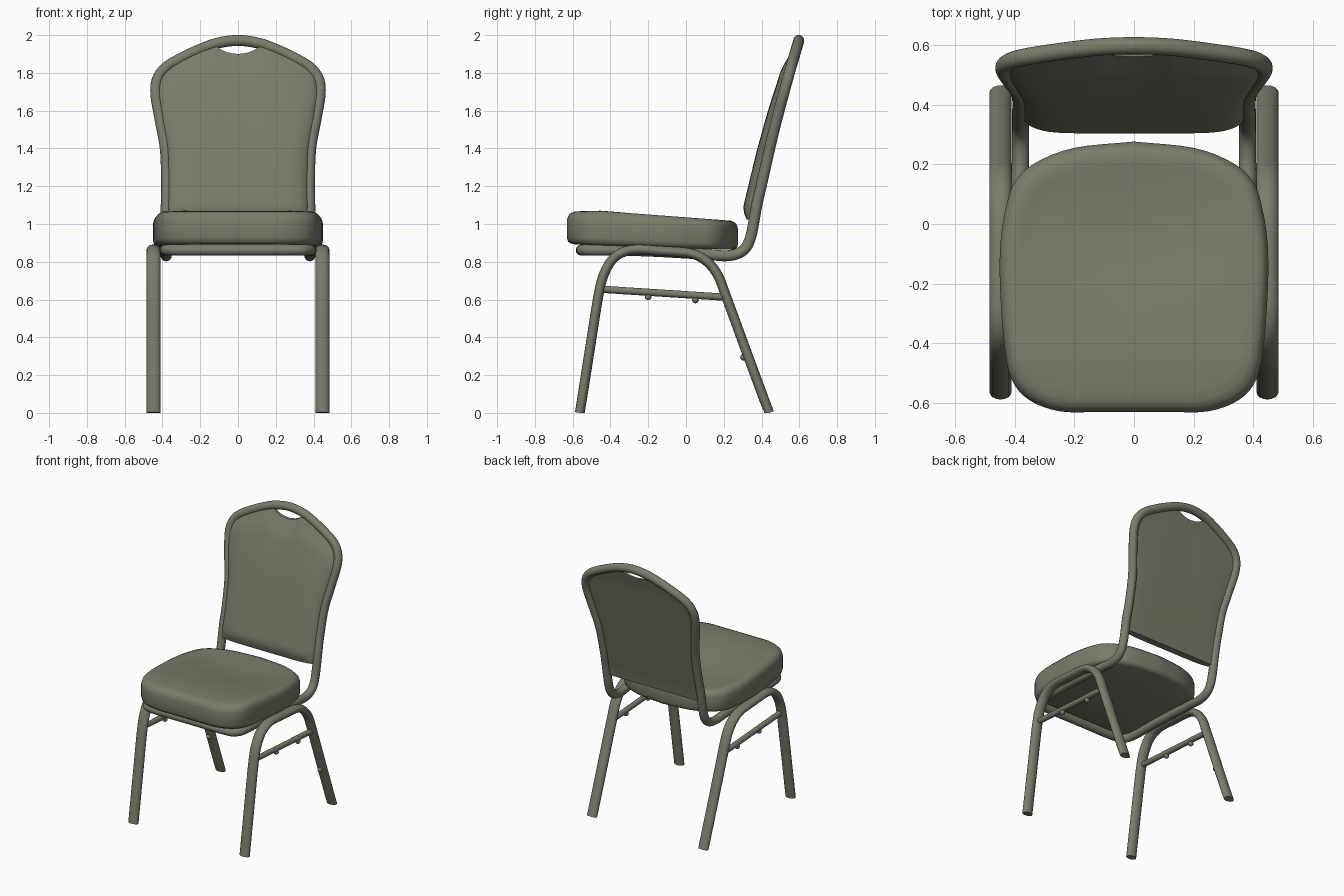
import bpy, bmesh, math
from mathutils import Vector

cube = bpy.data.objects.get("Cube")
if cube:
    bpy.data.objects.remove(cube, do_unlink=True)

COLOR = (0.2, 0.2, 0.15, 1)
mat = bpy.data.materials.new("olive grey")
mat.use_nodes = True
mat.diffuse_color = COLOR
mat.node_tree.nodes["Principled BSDF"].inputs["Base Color"].default_value = COLOR


def finish(name, bm, angle=50):
    bmesh.ops.recalc_face_normals(bm, faces=bm.faces)
    mesh = bpy.data.meshes.new(name)
    bm.to_mesh(mesh)
    bm.free()
    mesh.materials.append(mat)
    ob = bpy.data.objects.new(name, mesh)
    bpy.context.collection.objects.link(ob)
    bpy.ops.object.select_all(action='DESELECT')
    ob.select_set(True)
    bpy.context.view_layer.objects.active = ob
    bpy.ops.object.shade_smooth_by_angle(angle=math.radians(angle))
    return ob


def smooth(points, steps=5):
    """Catmull-Rom curve through the points."""
    p = [Vector(q) for q in points]
    p = [2 * p[0] - p[1]] + p + [2 * p[-1] - p[-2]]
    out = []
    for a, b, c, d in zip(p, p[1:], p[2:], p[3:]):
        for i in range(steps):
            t = i / steps
            out.append((2 * b + (c - a) * t + (2 * a - 5 * b + 4 * c - d) * t * t
                        + (3 * b - a - 3 * c + d) * t ** 3) / 2)
    return out + [p[-2]]


def lerp_table(table, x):
    for (x0, y0), (x1, y1) in zip(table, table[1:]):
        if x <= x1:
            return y0 + (y1 - y0) * (max(x, x0) - x0) / (x1 - x0)
    return table[-1][1]


def bridge(bm, rings):
    for r0, r1 in zip(rings, rings[1:]):
        n = len(r0)
        for i in range(n):
            j = (i + 1) % n
            bm.faces.new((r0[i], r0[j], r1[j], r1[i]))


def tube(name, path, ra, rb, side=(1, 0, 0), sides=16):
    """Sweep an oval along a path; ra is the radius along the side axis."""
    bm = bmesh.new()
    side = Vector(side)
    rings = []
    for i, p in enumerate(path):
        t = (path[min(i + 1, len(path) - 1)] - path[max(i - 1, 0)]).normalized()
        side = (side - t * side.dot(t)).normalized()
        up = t.cross(side)
        ring = []
        for k in range(sides):
            a = 2 * math.pi * k / sides
            v = p + side * ra * math.cos(a) + up * rb * math.sin(a)
            v.z = max(v.z, 0)
            ring.append(bm.verts.new(v))
        rings.append(ring)
    bridge(bm, rings)
    bm.faces.new(rings[0])
    bm.faces.new(rings[-1])
    return finish(name, bm)


# Leg loops, stretchers and stacking bumpers on both sides
LEG = [(-0.562, 0), (-0.51, 0.33), (-0.46, 0.64), (-0.425, 0.755), (-0.37, 0.83), (-0.28, 0.864),
       (-0.13, 0.857), (0.02, 0.845), (0.1, 0.81), (0.165, 0.735), (0.215, 0.61),
       (0.325, 0.31), (0.44, 0)]
for word, s in (("left", 1), ("right", -1)):
    x = s * 0.447
    tube(word + "_leg_loop", smooth([(x, y, z) for y, z in LEG]), 0.037, 0.026)
    tube(word + "_stretcher", [Vector((x, -0.455, 0.655)), Vector((x, 0.215, 0.612))], 0.019, 0.019)
    for i, (y, z) in enumerate(((-0.2, 0.615), (0.05, 0.598), (0.305, 0.295))):
        bm = bmesh.new()
        bmesh.ops.create_uvsphere(bm, u_segments=12, v_segments=8, radius=0.018)
        bmesh.ops.translate(bm, verts=bm.verts, vec=(x, y, z))
        finish(f"{word}_bumper_{i + 1}", bm)

# Continuous tube: front rail, side rails, back posts and top hoop
POST_Y = [(0.95, 0.35), (1.1, 0.375), (1.2, 0.398), (1.4, 0.443),
          (1.6, 0.492), (1.8, 0.547), (1.97, 0.597)]
HOOP = [(0.38, 1.1), (0.378, 1.22), (0.385, 1.4), (0.412, 1.55), (0.435, 1.69),
        (0.425, 1.77), (0.38, 1.83), (0.3, 1.878), (0.2, 1.925), (0.11, 1.957), (0, 1.972)]
half = [(0, -0.553, 0.862), (0.28, -0.553, 0.862), (0.355, -0.53, 0.862), (0.385, -0.45, 0.862),
        (0.385, -0.2, 0.857), (0.383, 0.1, 0.84), (0.38, 0.22, 0.832), (0.38, 0.3, 0.858),
        (0.38, 0.342, 0.93)]
half += [(x, lerp_table(POST_Y, z), z) for x, z in HOOP]
loop = half + [(-x, y, z) for x, y, z in reversed(half[:-1])]
tube("seat_and_back_frame", smooth(loop), 0.029, 0.029, side=(0, 0, 1))

# Seat cushion: rounded outline stacked in rings, dished on top
OUTLINE = [(0, -0.63), (0.13, -0.63), (0.25, -0.627), (0.35, -0.59), (0.41, -0.52), (0.435, -0.4),
           (0.449, -0.2), (0.447, -0.06), (0.43, 0.05), (0.4, 0.14), (0.33, 0.205),
           (0.2, 0.255), (0, 0.276)]
edge = smooth([(x, y, 0) for x, y in OUTLINE], 4)
edge += [Vector((-v.x, v.y, 0)) for v in reversed(edge[1:-1])]
SEAT_RINGS = [(0.3, 0), (0.94, 0), (0.985, 0.07), (1, 0.2), (1, 0.72), (0.985, 0.86), (0.955, 0.95),
              (0.91, 0.99), (0.84, 1), (0.72, 1), (0.58, 1), (0.44, 1), (0.3, 1), (0.15, 1)]
bm = bmesh.new()
rings = []
mid = -0.177
for k, f in SEAT_RINGS:
    ring = []
    for v in edge:
        x, y = v.x * k, mid + (v.y - mid) * k
        low = 0.872 - 0.035 * y
        high = 1.037 - 0.075 * y - 0.1 * max(0, -y - 0.45)
        z = low + (high - low) * f
        if f == 1:
            z -= 0.035 * (1 - k) ** 0.7 * math.exp(-((y - 0.02) / 0.25) ** 2)
        ring.append(bm.verts.new((x, y, z)))
    rings.append(ring)
bridge(bm, rings)
bm.faces.new(rings[0])
bm.faces.new(rings[-1])
finish("seat_cushion", bm, 60)

# Back pad: fills the hoop, padded in front, with a dip on top for the handle
WIDTH = sorted((z, x) for x, z in HOOP if z < 1.84)
TOP = [(0, 1.9), (0.05, 1.906), (0.09, 1.922), (0.12, 1.945), (0.2, 1.925), (0.3, 1.878), (0.38, 1.83)]
NU, NV, BOTTOM = 40, 28, 1.025


def pad_point(i, j, front):
    u, v = 2 * i / NU - 1, j / NV
    z = BOTTOM + v * (lerp_table(TOP, abs(u) * 0.38) - BOTTOM)
    x = u * lerp_table(WIDTH, min(z, 1.83))
    y = lerp_table(POST_Y, z)
    across = max(0, 1 - abs(u) ** 7)
    if front:
        rim = min(1, 0.55 + v * 8) * min(1, 0.25 + (1 - v) * 6)
        y -= 0.008 + (0.062 - 0.03 * v * v) * across ** 0.7 * rim
    else:
        y += 0.004 + 0.012 * across * math.sin(math.pi * min(1, v + 0.1))
    return x, y, z


bm = bmesh.new()
grids = [[[bm.verts.new(pad_point(i, j, f)) for i in range(NU + 1)]
          for j in range(NV + 1)] for f in (True, False)]
for g in grids:
    for r0, r1 in zip(g, g[1:]):
        for i in range(NU):
            bm.faces.new((r0[i], r0[i + 1], r1[i + 1], r1[i]))
borders = [g[0] + [r[-1] for r in g[1:-1]] + g[-1][::-1] + [r[0] for r in g[-2:0:-1]] for g in grids]
bridge(bm, borders)
finish("back_pad", bm, 60)
